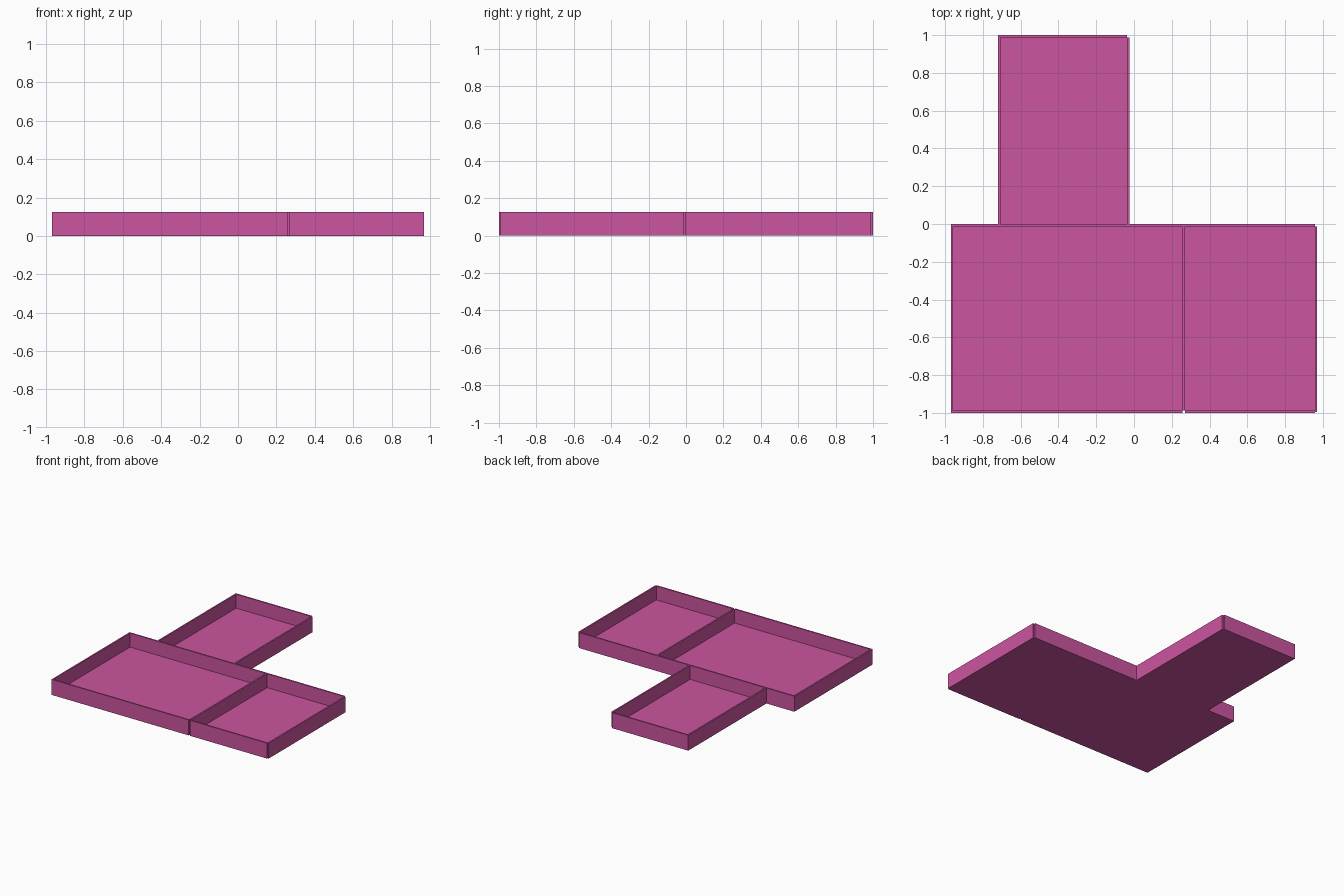
import bpy

if "Cube" in bpy.data.objects:
    bpy.data.objects.remove(bpy.data.objects["Cube"])

H = 0.125   # wall height
T = 0.012   # wall thickness
F = 0.012   # floor thickness

mat = bpy.data.materials.new("pink")
mat.diffuse_color = (0.6, 0.09, 0.35, 1)
mat.use_nodes = True
mat.node_tree.nodes["Principled BSDF"].inputs["Base Color"].default_value = mat.diffuse_color


def box(name, x0, x1, y0, y1, z0, z1):
    bpy.ops.mesh.primitive_cube_add(
        size=1, location=((x0 + x1) / 2, (y0 + y1) / 2, (z0 + z1) / 2))
    ob = bpy.context.object
    ob.name = name
    ob.scale = (x1 - x0, y1 - y0, z1 - z0)
    bpy.ops.object.transform_apply(location=False, rotation=False, scale=True)
    ob.data.materials.append(mat)
    return ob


def wall(name, x0, x1, y0, y1):
    return box(name, x0, x1, y0, y1, 0, H)


X = 0.97            # half width of the wide wing
RL, RR = -0.72, -0.025  # back room sides
PX = 0.263          # partition position

# Floors
box("main_floor", -X + T, X - T, -1 + T, -T, 0, F)
box("back_room_floor", RL + T, RR - T, 0, 1 - T, 0, F)

# Wide wing walls; the back right corner is left notched
wall("left_wall", -X, -X + T, -1, 0)
wall("front_wall_left", -X + T, PX - T / 2, -1, -1 + T)
wall("front_wall_right", PX + T / 2, X - T, -1, -1 + T)
wall("right_wall", X - T, X, -1 + T / 2, -T)
wall("middle_wall", -X + T, X - T, -T, 0)

# Partition, its end set into a slot in the front wall
wall("partition", PX - T / 2, PX + T / 2, -1 + T, -T)

# Back room walls, same notched corner
wall("back_room_left_wall", RL, RL + T, 0, 1)
wall("back_room_back_wall", RL + T, RR - T, 1 - T, 1)
wall("back_room_right_wall", RR - T, RR, 0, 1 - T)
